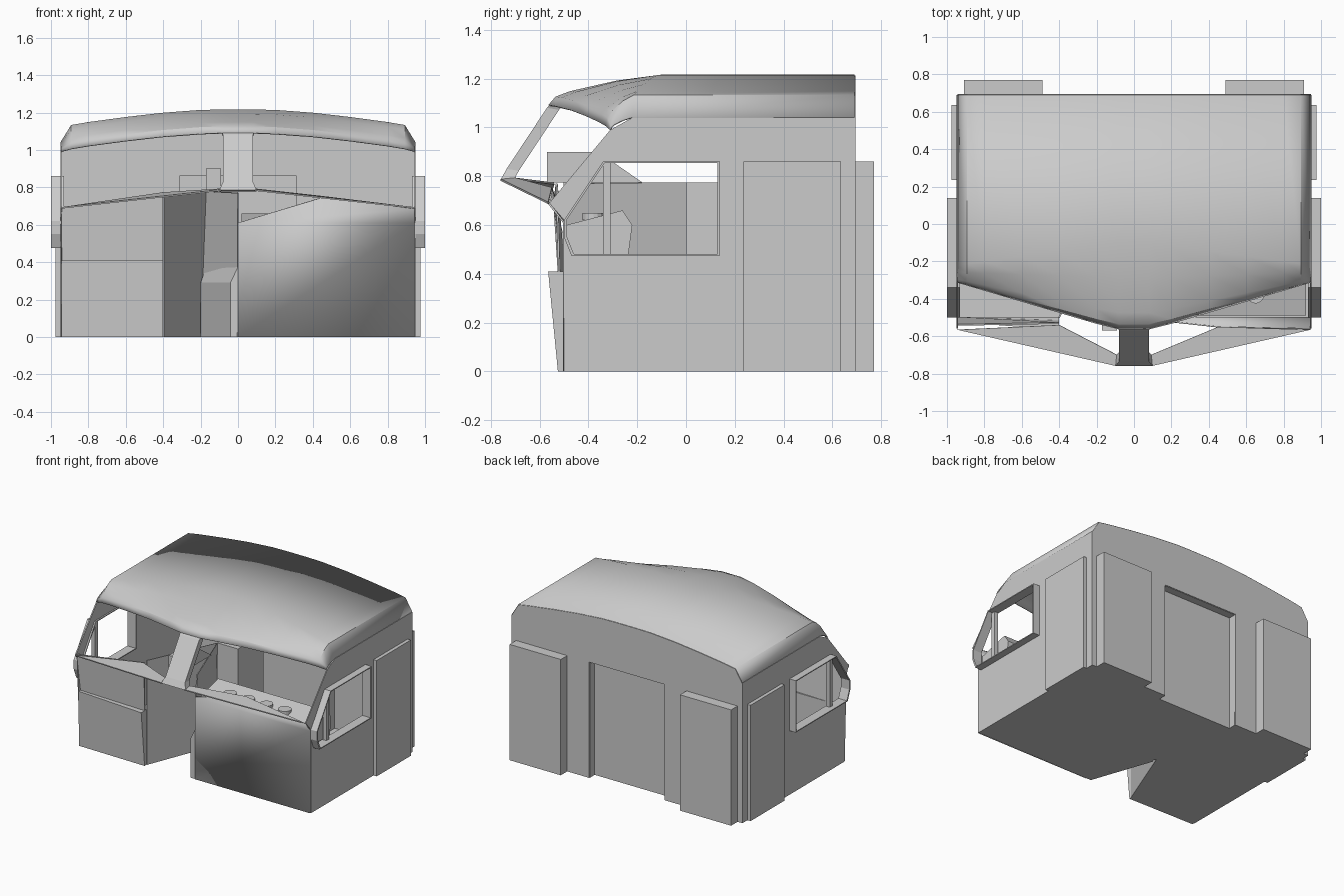
import bpy, bmesh, math
from mathutils import Vector

if "Cube" in bpy.data.objects:
    bpy.data.objects.remove(bpy.data.objects["Cube"])


def mesh(name, verts, faces, thick=0, smooth=False):
    bm = bmesh.new()
    vs = [bm.verts.new(v) for v in verts]
    for f in faces:
        bm.faces.new([vs[i] for i in f])
    bmesh.ops.remove_doubles(bm, verts=bm.verts, dist=1e-4)
    bmesh.ops.recalc_face_normals(bm, faces=bm.faces)
    me = bpy.data.meshes.new(name)
    bm.to_mesh(me)
    bm.free()
    ob = bpy.data.objects.new(name, me)
    bpy.context.collection.objects.link(ob)
    if thick:
        m = ob.modifiers.new("Thickness", 'SOLIDIFY')
        m.thickness, m.offset = thick, 0
    if smooth:
        bpy.ops.object.select_all(action='DESELECT')
        ob.select_set(True)
        bpy.context.view_layer.objects.active = ob
        bpy.ops.object.shade_smooth_by_angle(angle=math.radians(30))
    return ob


def sheet(name, polys, thick=0.008, smooth=False):
    verts, faces = [], []
    for p in polys:
        faces.append(range(len(verts), len(verts) + len(p)))
        verts += p
    return mesh(name, verts, faces, thick, smooth)


def prism(name, base, offset):
    n = len(base)
    off = Vector(offset)
    verts = [Vector(v) for v in base] + [Vector(v) + off for v in base]
    faces = [list(range(n)), list(range(n, 2 * n))]
    faces += [[i, (i + 1) % n, n + (i + 1) % n, n + i] for i in range(n)]
    return mesh(name, verts, faces)


def box(name, x0, x1, y0, y1, z0, z1):
    return prism(name, [(x0, y0, z0), (x1, y0, z0), (x1, y1, z0), (x0, y1, z0)], (0, 0, z1 - z0))


W, F, B = 0.945, -0.5, 0.69

# Roof: arched across, dipping to a swept brow at the front
half = [(0.945, 1.04, 0.99), (0.89, 1.13, 1.005), (0.8, 1.145, 1.02), (0.6, 1.172, 1.047),
        (0.4, 1.195, 1.07), (0.2, 1.21, 1.085), (0.08, 1.212, 1.09)]
stations = [(-x, c, f) for x, c, f in half] + half[::-1]
verts, faces = [], []
for x, c, f in stations:
    yf = -0.56 + max(0, abs(x) - 0.1) * 0.296
    ys = -0.09 - 0.13 * abs(x) / W
    verts.append((x, B, c))
    for t, k in ((0, 1), (0.4, 0.8), (0.81, 0.45), (0.94, 0.27), (1, 0)):
        verts.append((x, ys + (yf - ys) * t, f + (c - f) * k))
for i in range(len(stations) - 1):
    for j in range(5):
        a = i * 6 + j
        faces.append((a, a + 1, a + 7, a + 6))
mesh("roof", verts, faces, 0.008, True)

# Floor with the front recess and rear door recess cut out
sheet("floor", [[(x, y, 0.004) for x, y in (
    (-W, F), (-0.4, F), (-0.2, 0.0), (0, F), (W, F), (W, B), (0.31, B), (0.31, 0.63),
    (-0.31, 0.63), (-0.31, B), (-W, B))]])

# Rear wall and recessed rear door
arch = [(x, B, c) for x, c, f in stations]
sheet("rear_wall", [
    [(-W, B, 0), (-0.31, B, 0), (-0.31, B, 0.86), (-W, B, 0.86)],
    [(0.31, B, 0), (W, B, 0), (W, B, 0.86), (0.31, B, 0.86)],
    [(W, B, 0.86), (0.31, B, 0.86), (-0.31, B, 0.86), (-W, B, 0.86)] + arch])
sheet("rear_door", [
    [(-0.31, 0.63, 0), (0.31, 0.63, 0), (0.31, 0.63, 0.86), (-0.31, 0.63, 0.86)],
    [(-0.31, 0.63, 0.86), (0.31, 0.63, 0.86), (0.31, B, 0.86), (-0.31, B, 0.86)],
    [(-0.31, 0.63, 0), (-0.31, B, 0), (-0.31, B, 0.86), (-0.31, 0.63, 0.86)],
    [(0.31, 0.63, 0), (0.31, B, 0), (0.31, B, 0.86), (0.31, 0.63, 0.86)]])

# Parts on both sides
window = [(-0.47, 0.475), (0.14, 0.475), (0.14, 0.86), (-0.34, 0.86), (-0.5, 0.62), (-0.5, 0.55)]
panels = [
    [(F, 0), (B, 0), (B, 0.475), (0.14, 0.475), (-0.47, 0.475)],
    [(F, 0), (-0.47, 0.475), (-0.5, 0.55)],
    [(0.14, 0.475), (B, 0.475), (B, 0.86), (0.14, 0.86)],
    [(-0.34, 0.86), (0.14, 0.86), (B, 0.86), (B, 1.04), (-0.22, 1.04), (-0.31, 0.99)],
    [(-0.5, 0.62), (-0.34, 0.86), (-0.31, 0.99), (-0.56, 0.69)]]
for s, side in ((-1, "left"), (1, "right")):
    sheet(side + "_side_wall", [[(s * W, y, z) for y, z in p] for p in panels])
    # window frame ring
    cy, cz, n = -0.17, 0.667, len(window)
    inner = [(cy + (y - cy) * 0.965, cz + (z - cz) * 0.965) for y, z in window]
    verts = [(s * x, y, z) for x in (0.93, 1.0) for loop in (window, inner) for y, z in loop]
    faces = []
    for i in range(n):
        j = (i + 1) % n
        for a, b in ((0, n), (n, 3 * n), (3 * n, 2 * n), (2 * n, 0)):
            faces.append((a + i, a + j, b + j, b + i))
    mesh(side + "_window_frame", verts, faces)
    box(side + "_window_post", s * 0.935, s * 0.965, -0.34, -0.31, 0.475, 0.86)
    box(side + "_side_door", s * 0.94, s * 0.975, 0.235, 0.635, 0, 0.86)
    box(side + "_rear_cabinet", s * 0.49, s * 0.91, 0.685, 0.77, 0, 0.86)

# Windscreen centre post, flared at both ends
post = [(0.1, -0.76, 0.785), (0.08, -0.735, 0.83), (0.08, -0.57, 1.08), (0.095, -0.54, 1.115),
        (0.095, -0.46, 1.15)]
verts, faces = [], []
for i, (w, y, z) in enumerate(post):
    d = 0.05 if i < 4 else 0.02
    verts += [(-w, y, z), (w, y, z), (w, y + d, z - 0.008), (-w, y + d, z - 0.008)]
for i in range(4):
    for j in range(4):
        a, b = i * 4 + j, i * 4 + (j + 1) % 4
        faces.append((a, b, b + 4, a + 4))
faces += [(0, 1, 2, 3), (16, 17, 18, 19)]
mesh("windscreen_post", verts, faces)

# Right nose: flat panel rolling up to the windscreen sill
sheet("right_nose", [
    [(0, F, 0), (W, F, 0), (W, F, 0.61), (0, F, 0.61)],
    [(0, F, 0.61), (W, F, 0.61), (W, -0.56, 0.685), (0.45, -0.55, 0.745)]], smooth=True)
sheet("right_sill", [[(W, -0.565, 0.69), (0.09, -0.76, 0.785), (0.09, -0.70, 0.79),
                      (0.45, -0.55, 0.75)]])

# Left nose: upper panel, sill and leaning lower box
sheet("left_nose", [
    [(-W, F, 0.41), (-0.4, -0.52, 0.41), (-0.4, -0.53, 0.77), (-W, -0.54, 0.69)],
    [(-W, F, 0), (-W, F, 0.55), (-W, -0.54, 0.69)]])
sheet("left_sill", [[(-W, -0.565, 0.69), (-0.09, -0.76, 0.785), (-0.09, -0.70, 0.79),
                     (-0.4, -0.54, 0.77)]])
mesh("left_nose_box", [
    (-W, F, 0), (-0.4, F, 0), (-0.4, -0.525, 0), (-W, -0.515, 0),
    (-W, F, 0.41), (-0.4, F, 0.41), (-0.4, -0.565, 0.41), (-W, -0.525, 0.41)],
    [(0, 1, 2, 3), (4, 5, 6, 7), (0, 1, 5, 4), (1, 2, 6, 5), (2, 3, 7, 6), (3, 0, 4, 7)])

# Front recess walls with a low sloped step
sheet("recess_walls", [
    [(-0.4, F, 0), (-0.2, 0, 0), (-0.17, 0, 0.775), (-0.4, F, 0.775)],
    [(-0.2, 0, 0), (0, F, 0), (0, F, 0.61), (0, -0.48, 0.77), (-0.17, 0, 0.775)]])
mesh("recess_step", [
    (-0.2, -0.04, 0), (-0.04, F, 0), (0, F, 0), (-0.17, 0, 0),
    (-0.2, -0.04, 0.29), (-0.04, F, 0.29), (0, F, 0.375), (-0.17, 0, 0.375)],
    [(0, 1, 2, 3), (4, 5, 6, 7), (0, 1, 5, 4), (1, 2, 6, 5), (2, 3, 7, 6), (3, 0, 4, 7)])

# Interior: central console, instrument hood, driver desk and gauges
box("centre_console", -0.17, 0, 0.0, 0.3, 0, 0.775)
prism("instrument_hood", [(-0.17, -0.57, 0.775), (-0.17, -0.57, 0.9), (-0.17, -0.36, 0.9),
                          (-0.17, -0.18, 0.775)], (0.08, 0, 0))
prism("driver_desk", [(0.02, -0.49, 0), (0.02, -0.49, 0.6), (0.02, -0.26, 0.66),
                      (0.02, -0.22, 0.6), (0.02, -0.3, 0)], (0.9, 0, 0))
for i in range(4):
    x = 0.2 + i * 0.15
    ring = [(x + 0.045 * math.cos(a * math.pi / 8), -0.38 + 0.045 * math.sin(a * math.pi / 8), 0.62)
            for a in range(16)]
    prism("gauge", ring, (0, 0, 0.03))
